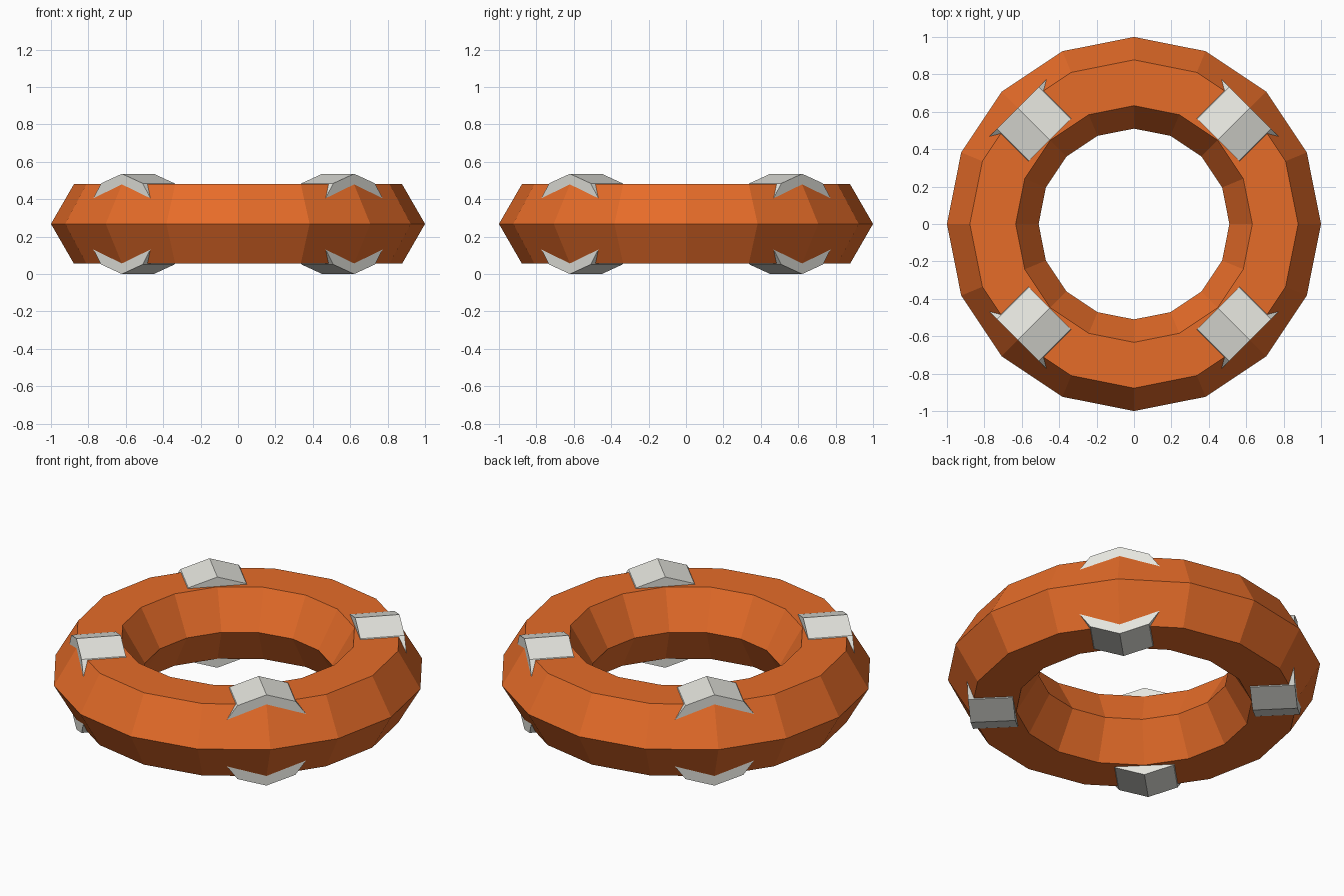
import bpy
import math
from mathutils import Matrix

cube = bpy.data.objects.get("Cube")
if cube:
    bpy.data.objects.remove(cube, do_unlink=True)

MID_Z = 0.268       # height of the tube centre
RING_RADIUS = 0.755
TUBE_RADIUS = 0.245


def make_material(name, colour):
    mat = bpy.data.materials.new(name)
    mat.use_nodes = True
    mat.diffuse_color = colour
    mat.node_tree.nodes["Principled BSDF"].inputs["Base Color"].default_value = colour
    return mat


orange = make_material("orange", (0.79, 0.15, 0.022, 1))
off_white = make_material("off_white", (0.78, 0.78, 0.73, 1))

# Ring: faceted torus with a hexagonal tube
bpy.ops.mesh.primitive_torus_add(
    major_segments=16, minor_segments=6,
    major_radius=RING_RADIUS, minor_radius=TUBE_RADIUS,
    location=(0, 0, MID_Z))
ring = bpy.context.object
ring.name = "float_ring"
ring.data.materials.append(orange)

# Bands: ten-sided drums lying radially through the tube, one per diagonal
INNER, OUTER = 0.637, 0.878
for i, name in enumerate(("back_left", "back_right", "front_right", "front_left")):
    bpy.ops.mesh.primitive_cylinder_add(vertices=10, radius=MID_Z, depth=OUTER - INNER)
    band = bpy.context.object
    band.name = name + "_band"
    # Lay the drum along x with a corner pointing up, then swing it into place
    band.data.transform(
        Matrix.Rotation(math.radians(45 + 90 * i), 4, "Z")
        @ Matrix.Translation(((INNER + OUTER) / 2, 0, MID_Z))
        @ Matrix.Rotation(math.radians(90), 4, "X")
        @ Matrix.Rotation(math.radians(90), 4, "Y"))
    band.data.materials.append(off_white)
